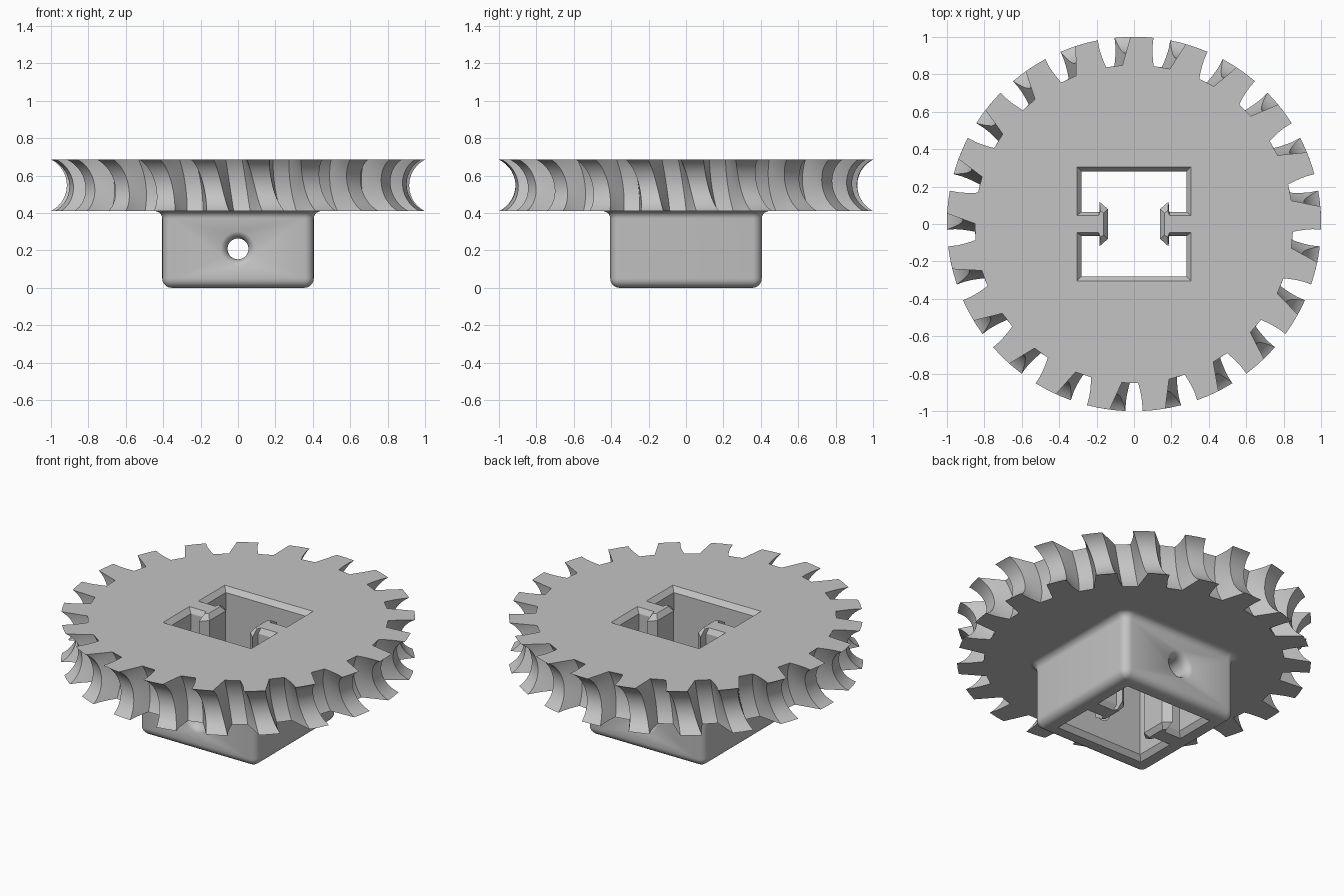
import bpy, bmesh
from math import sin, cos, asin, pi, tau, radians

if "Cube" in bpy.data.objects:
    bpy.data.objects.remove(bpy.data.objects["Cube"])

gray = bpy.data.materials.new("light gray plastic")
gray.use_nodes = True
COLOR = (0.55, 0.55, 0.55, 1)
gray.diffuse_color = COLOR
gray.node_tree.nodes["Principled BSDF"].inputs["Base Color"].default_value = COLOR


def loft(name, rings):
    """Skin a stack of equal-length closed rings and cap both ends."""
    bm = bmesh.new()
    loops = [[bm.verts.new(p) for p in ring] for ring in rings]
    n = len(loops[0])
    for low, high in zip(loops, loops[1:]):
        for i in range(n):
            j = (i + 1) % n
            bm.faces.new((low[i], low[j], high[j], high[i]))
    bm.faces.new(loops[0][::-1])
    bm.faces.new(loops[-1])
    bmesh.ops.recalc_face_normals(bm, faces=bm.faces)
    mesh = bpy.data.meshes.new(name)
    bm.to_mesh(mesh)
    bm.free()
    mesh.materials.append(gray)
    obj = bpy.data.objects.new(name, mesh)
    bpy.context.collection.objects.link(obj)
    return obj


# Worm wheel: throated rim, gaps follow the helix of the mating worm
TEETH, BOTTOM, TOP = 21, 0.41, 0.685
MID, HALF = (BOTTOM + TOP) / 2, (TOP - BOTTOM) / 2
AXIS, TIP, ROOT, LEAD = 1.068, 0.153, 0.257, 0.24


def rim_point(center, side, rho, z):
    """Point on one gap flank at distance rho from the worm axis."""
    phi = asin((z - MID) / rho)
    depth = (rho - TIP) / (ROOT - TIP)
    width = 0.088 - 0.044 * depth
    r = AXIS - rho * cos(phi)
    a = center + (side * width - LEAD * phi / tau) / r
    return (r * cos(a), r * sin(a), z)


def wheel_ring(z):
    steps = [TIP + (ROOT - TIP) * k / 4 for k in range(5)]
    ring = []
    for t in range(TEETH):
        center = pi / 2 + tau * (t + 0.5) / TEETH
        ring += [rim_point(center, -1, rho, z) for rho in steps]
        ring += [rim_point(center, 1, rho, z) for rho in reversed(steps)]
        # middle of the tooth crest
        phi = asin((z - MID) / TIP)
        r = AXIS - TIP * cos(phi)
        a = center + pi / TEETH - LEAD * phi / tau / r
        ring.append((r * cos(a), r * sin(a), z))
    return ring


LAYERS = 16
wheel = loft("worm_wheel", [wheel_ring(MID - HALF * cos(pi * k / LAYERS))
                            for k in range(LAYERS + 1)])


# Hub: square block with rounded edges and a fillet under the wheel
def rounded_square(s, z):
    r = max(0.002, 0.05 + s - 0.405)
    ring = []
    for q in range(4):
        for k in range(7):
            a = pi / 2 * (q + k / 6)
            cx = (s - r) * (1 if q in (0, 3) else -1)
            cy = (s - r) * (1 if q < 2 else -1)
            ring.append((cx + r * cos(a), cy + r * sin(a), z))
    return ring


arc = [pi / 2 * k / 6 for k in range(7)]
hub_rings = [rounded_square(0.355 + 0.05 * sin(a), 0.05 - 0.05 * cos(a)) for a in arc]
hub_rings += [rounded_square(0.445 - 0.04 * cos(a), 0.37 + 0.04 * sin(a)) for a in arc]
hub_rings.append(rounded_square(0.445, 0.412))
hub = loft("square_hub", hub_rings)

# Bore cutter: square opening with a T-shaped key on each side, chamfered ends
narrow = [(0.28, 0.28), (0.28, 0.065), (0.185, 0.065), (0.185, 0.12), (0.14, 0.08)]
wide = [(0.305, 0.305), (0.305, 0.045), (0.19, 0.045), (0.18, 0.07), (0.162, 0.058)]


def bore_ring(quarter, z):
    right = quarter + [(x, -y) for x, y in reversed(quarter)]
    return [(x, y, z) for x, y in right + [(-x, -y) for x, y in right]]


bore = loft("bore_cutter", [bore_ring(wide, -0.02), bore_ring(wide, 0),
                            bore_ring(narrow, 0.03), bore_ring(narrow, TOP - 0.03),
                            bore_ring(wide, TOP), bore_ring(wide, TOP + 0.02)])

# Pin hole cutter: runs front to back with flared mouths
half_profile = [(0.42, 0.1), (0.405, 0.092), (0.396, 0.075), (0.38, 0.063), (0.355, 0.056)]
profile = half_profile + [(-y, r) for y, r in reversed(half_profile)]
pin = loft("pin_hole_cutter", [[(r * cos(tau * k / 32), y, 0.208 + r * sin(tau * k / 32))
                                for k in range(32)] for y, r in profile])


def cut(obj, cutter):
    mod = obj.modifiers.new(cutter.name, "BOOLEAN")
    mod.operation = "DIFFERENCE"
    mod.solver = "EXACT"
    mod.object = cutter
    bpy.context.view_layer.objects.active = obj
    bpy.ops.object.modifier_apply(modifier=mod.name)


cut(wheel, bore)
cut(hub, bore)
cut(hub, pin)
for cutter in (bore, pin):
    bpy.data.objects.remove(cutter)

# Smooth the curved surfaces and keep the hard edges
for obj in (wheel, hub):
    bpy.ops.object.select_all(action="DESELECT")
    obj.select_set(True)
    bpy.context.view_layer.objects.active = obj
    bpy.ops.object.shade_smooth_by_angle(angle=radians(32))
